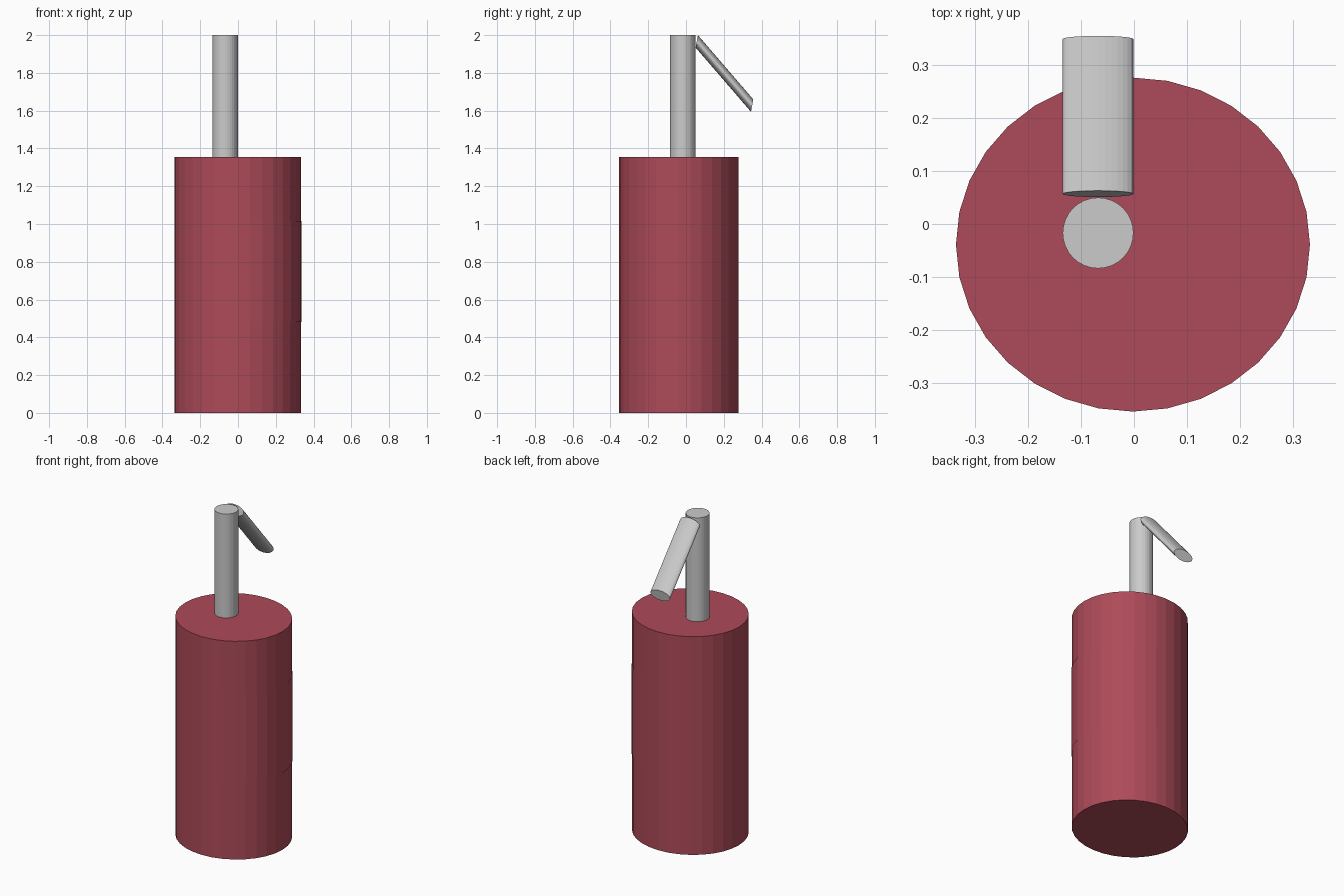
import bpy, math
from mathutils import Vector

if "Cube" in bpy.data.objects:
    bpy.data.objects.remove(bpy.data.objects["Cube"])

red = bpy.data.materials.new("red")
red.diffuse_color = (0.42, 0.07, 0.10, 1)
red.use_nodes = True
red.node_tree.nodes["Principled BSDF"].inputs["Base Color"].default_value = red.diffuse_color


def loft(name, start, end, u, v, sides, mat=None, arc=None):
    """Elliptical tube from start to end; u and v are the half axes.
    With arc=(a0, a1) in degrees it is an open strip without caps."""
    u, v = Vector(u), Vector(v)
    a0, a1 = arc or (0, 360)
    n = sides + 1 if arc else sides
    verts = []
    for c in (start, end):
        for i in range(n):
            a = math.radians(a0 + (a1 - a0) * i / sides)
            verts.append(Vector(c) + u * math.cos(a) + v * math.sin(a))
    faces = [(i, (i + 1) % n, n + (i + 1) % n, n + i) for i in range(sides)]
    if not arc:
        faces += [tuple(reversed(range(n))), tuple(range(n, 2 * n))]
    mesh = bpy.data.meshes.new(name)
    mesh.from_pydata(verts, [], faces)
    mesh.update()
    if mat:
        mesh.materials.append(mat)
    obj = bpy.data.objects.new(name, mesh)
    bpy.context.collection.objects.link(obj)
    return obj


# bottle body, slightly flattened front to back
loft("bottle_body", (-0.002, -0.039, 0), (-0.002, -0.039, 1.355),
     (0.335, 0, 0), (0, 0.316, 0), 32, red)

# thin label wrapped round the right half
loft("label", (0.001, -0.039, 0.48), (0.001, -0.039, 1.017),
     (0.336, 0, 0), (0, 0.316, 0), 16, red, arc=(-90, 90))

# upright pump tube
loft("pump_tube", (-0.068, -0.017, 1.355), (-0.068, -0.017, 2.0),
     (0.067, 0, 0), (0, 0.067, 0), 32)

# flattened slanting spout with sheared ends
loft("spout", (-0.068, 0.350, 1.627), (-0.068, 0.057, 1.967),
     (0.067, 0, 0), (0, 0.006, 0.033), 32)

# outward normals on the spout, whose section is sheared
bpy.context.view_layer.update()
import bmesh
for name in ("bottle_body", "pump_tube", "spout"):
    mesh = bpy.data.objects[name].data
    bm = bmesh.new()
    bm.from_mesh(mesh)
    bmesh.ops.recalc_face_normals(bm, faces=bm.faces)
    bm.to_mesh(mesh)
    bm.free()
